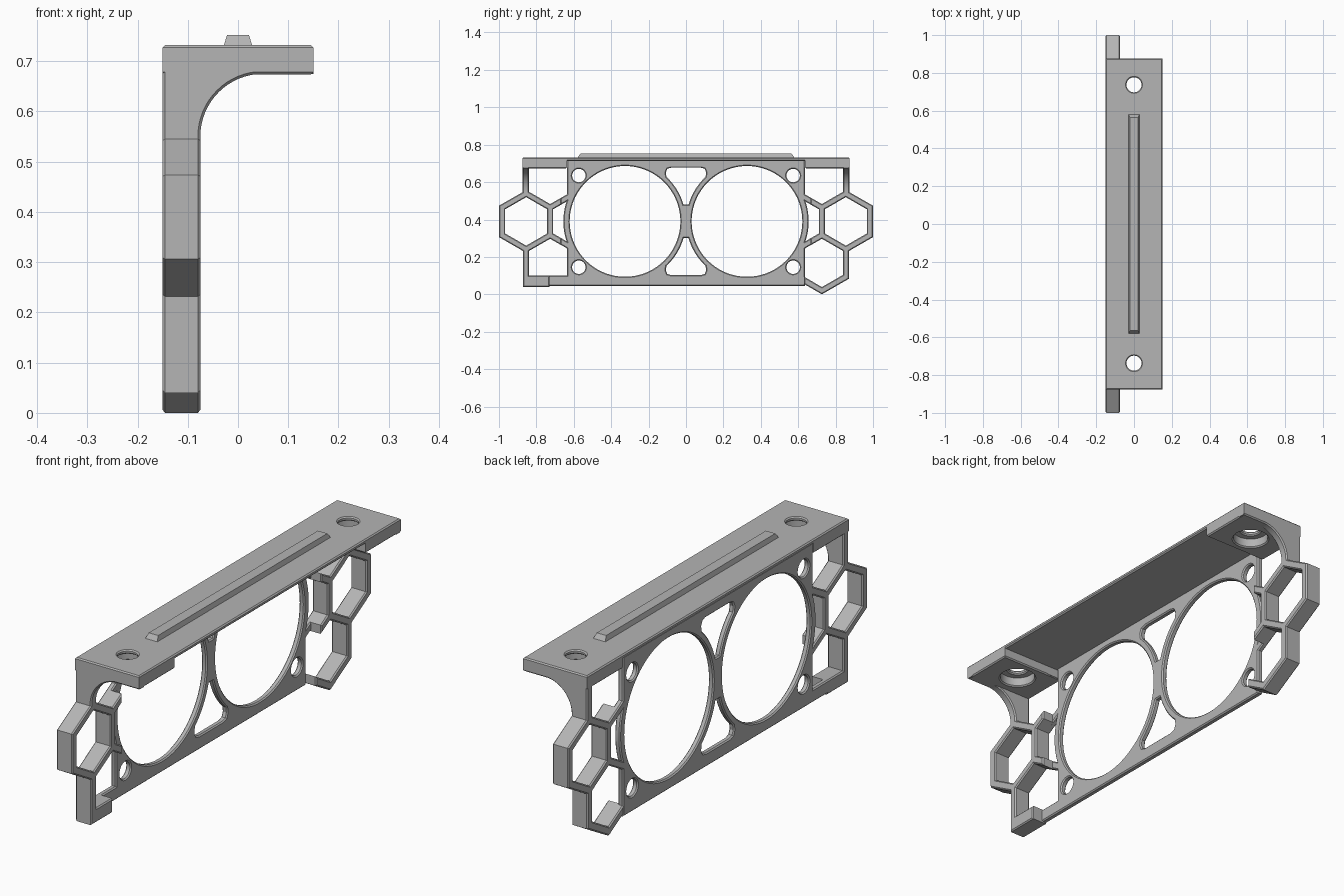
import bpy, bmesh
from math import sin, cos, radians, pi
from mathutils import Matrix

cube = bpy.data.objects.get("Cube")
if cube:
    bpy.data.objects.remove(cube, do_unlink=True)

grey = bpy.data.materials.new("matte grey")
grey.use_nodes = True
colour = (0.46, 0.46, 0.46, 1)
grey.diffuse_color = colour
for node in grey.node_tree.nodes:
    if node.type == 'BSDF_PRINCIPLED':
        node.inputs["Base Color"].default_value = colour

# Profile planes: columns say where profile u, v and thickness go
FLAT = Matrix.Identity(3)
WALL = Matrix(((0, 0, 1), (1, 0, 0), (0, 1, 0)))      # u = y, v = z, depth = x
SECTION = Matrix(((1, 0, 0), (0, 0, -1), (0, 1, 0)))  # u = x, v = z, depth = -y
BACK, FRONT, TOP, MID = -0.15, -0.075, 0.732, 0.39
EDGE, THIN = 0.005, 0.025


def arc(cx, cy, r, a, b, n):
    return [(cx + r * cos(radians(a + (b - a) * i / n)),
             cy + r * sin(radians(a + (b - a) * i / n))) for i in range(n + 1)]


def ring(cx, cy, r, n=48, start=0):
    return arc(cx, cy, r, start, start + 360, n)[:-1]


def flip(points):
    return [(-u, v) for u, v in points]


def finish(obj):
    bpy.ops.object.select_all(action='DESELECT')
    obj.select_set(True)
    bpy.context.view_layer.objects.active = obj
    if obj.type == 'CURVE':
        bpy.ops.object.convert(target='MESH')
        obj = bpy.context.object
    bm = bmesh.new()
    bm.from_mesh(obj.data)
    bmesh.ops.remove_doubles(bm, verts=bm.verts, dist=1e-5)
    bmesh.ops.recalc_face_normals(bm, faces=bm.faces)
    bm.to_mesh(obj.data)
    bm.free()
    obj.data.materials.clear()
    obj.data.materials.append(grey)
    bpy.ops.object.shade_smooth_by_angle(angle=radians(30))


def plate(name, loops, plane, low, high, edge=EDGE):
    """Chamfered plate: first loop is the outline, the others are holes."""
    curve = bpy.data.curves.new(name, 'CURVE')
    curve.dimensions = '2D'
    curve.fill_mode = 'BOTH'
    curve.bevel_resolution = 0
    curve.bevel_depth = edge
    curve.offset = -edge
    curve.extrude = (high - low) / 2 - edge
    for points in loops:
        spline = curve.splines.new('POLY')
        spline.points.add(len(points) - 1)
        for p, (u, v) in zip(spline.points, points):
            p.co = (u, v, 0, 1)
        spline.use_cyclic_u = True
    obj = bpy.data.objects.new(name, curve)
    bpy.context.collection.objects.link(obj)
    centre = plane @ Matrix.Translation((0, 0, (low + high) / 2)).translation
    obj.matrix_world = Matrix.Translation(centre) @ plane.to_4x4()
    finish(obj)


# Thin fan plate: two large openings, two webs and four screw holes
side = [(0.635, 0.045)] + arc(0.326, MID, 0.33, -20.5, 20.5, 10) + [(0.635, 0.722)]
web = [(0.08, 0.287), (0.1, 0.281), (0.108, 0.262)] + arc(0.326, 0, 0.325, 133, 164, 10)
web = web + flip(web)[::-1]
fan_loops = [side + flip(side)[::-1]]
for s in (1, -1):
    fan_loops.append(ring(s * 0.326, MID, 0.296, 72))
    fan_loops.append([(u, MID + s * v) for u, v in web])
    for t in (1, -1):
        fan_loops.append(ring(s * 0.573, MID + t * 0.245, 0.036, 24))
plate("fan_plate", fan_loops, WALL, BACK, BACK + THIN)

# Honeycomb end frames: shared upper part, then a different foot at each end
upper = [(0.7265, 0.297), (0.665, 0.262), (0.665, 0.299), (0.71, 0.325),
         (0.71, 0.455), (0.665, 0.481), (0.665, 0.518), (0.7265, 0.483),
         (0.8385, 0.5475), (0.8385, 0.677), (0.637, 0.677), (0.637, 0.722),
         (0.872, 0.722), (0.872, 0.547), (1, 0.474), (1, 0.306), (0.872, 0.232)]
hex_foot = [(0.872, 0.084), (0.7265, 0), (0.63, 0.056), (0.63, 0.095),
            (0.7265, 0.039), (0.8385, 0.1035), (0.8385, 0.2325)]
square_foot = [(0.872, 0.04), (0.73, 0.04), (0.73, 0.1), (0.8385, 0.1), (0.8385, 0.2325)]
cell = ring(0.8545, MID, 0.1295, 6, 30)
plate("back_honeycomb", [upper + hex_foot, cell], WALL, BACK, FRONT)
plate("front_honeycomb", [flip(upper + square_foot), flip(cell)], WALL, BACK, FRONT)
foot_strip = [(-0.75, 0.045), (-0.62, 0.045), (-0.62, 0.1), (-0.75, 0.1)]
plate("foot_strip", [foot_strip], WALL, BACK, BACK + THIN)

# Thin arms joining the honeycomb to the fan plate
arm = [(0.68, 0.271), (0.68, 0.308), (0.62, 0.273), (0.62, 0.236)]
for t, level in ((1, "lower"), (-1, "upper")):
    points = [(u, MID + t * (v - MID)) for u, v in arm]
    plate("back_" + level + "_arm", [points], WALL, BACK, BACK + THIN)
    plate("front_" + level + "_arm", [flip(points)], WALL, BACK, BACK + THIN)

# Top flange with two bolt holes
def rect(x0, x1, y0, y1):
    return [(x0, y0), (x1, y0), (x1, y1), (x0, y1)]

BOLT = 0.737
plate("top_flange", [rect(BACK, 0.15, -0.875, 0.875), ring(0, BOLT, 0.04, 32),
                     ring(0, -BOLT, 0.04, 32)], FLAT, 0.714, TOP)

# Thick flange ends with counterbores, and curved gussets on the outer edges
gusset = ([(BACK, 0.722), (BACK, 0.53), (FRONT, 0.53)]
          + arc(0.05, 0.55, 0.125, 180, 90, 16) + [(0.15, 0.675), (0.15, 0.722)])
for s, end in ((1, "back"), (-1, "front")):
    y0, y1 = sorted((s * 0.637, s * 0.875))
    plate(end + "_flange_pad", [rect(BACK, 0.15, y0, y1), ring(0, s * BOLT, 0.07, 32)],
          FLAT, 0.674, 0.724)
    low, high = sorted((-s * 0.8385, -s * 0.875))
    plate(end + "_gusset", [gusset], SECTION, low, high)

# Tapered rib along the top
bm = bmesh.new()
bmesh.ops.create_cube(bm, size=2)
for v in bm.verts:
    top = v.co.z > 0
    v.co.x *= 0.022 if top else 0.03
    v.co.y *= 0.565 if top else 0.584
    v.co.z = 0.752 if top else 0.725
mesh = bpy.data.meshes.new("top_rib")
bm.to_mesh(mesh)
bm.free()
rib = bpy.data.objects.new("top_rib", mesh)
bpy.context.collection.objects.link(rib)
finish(rib)
